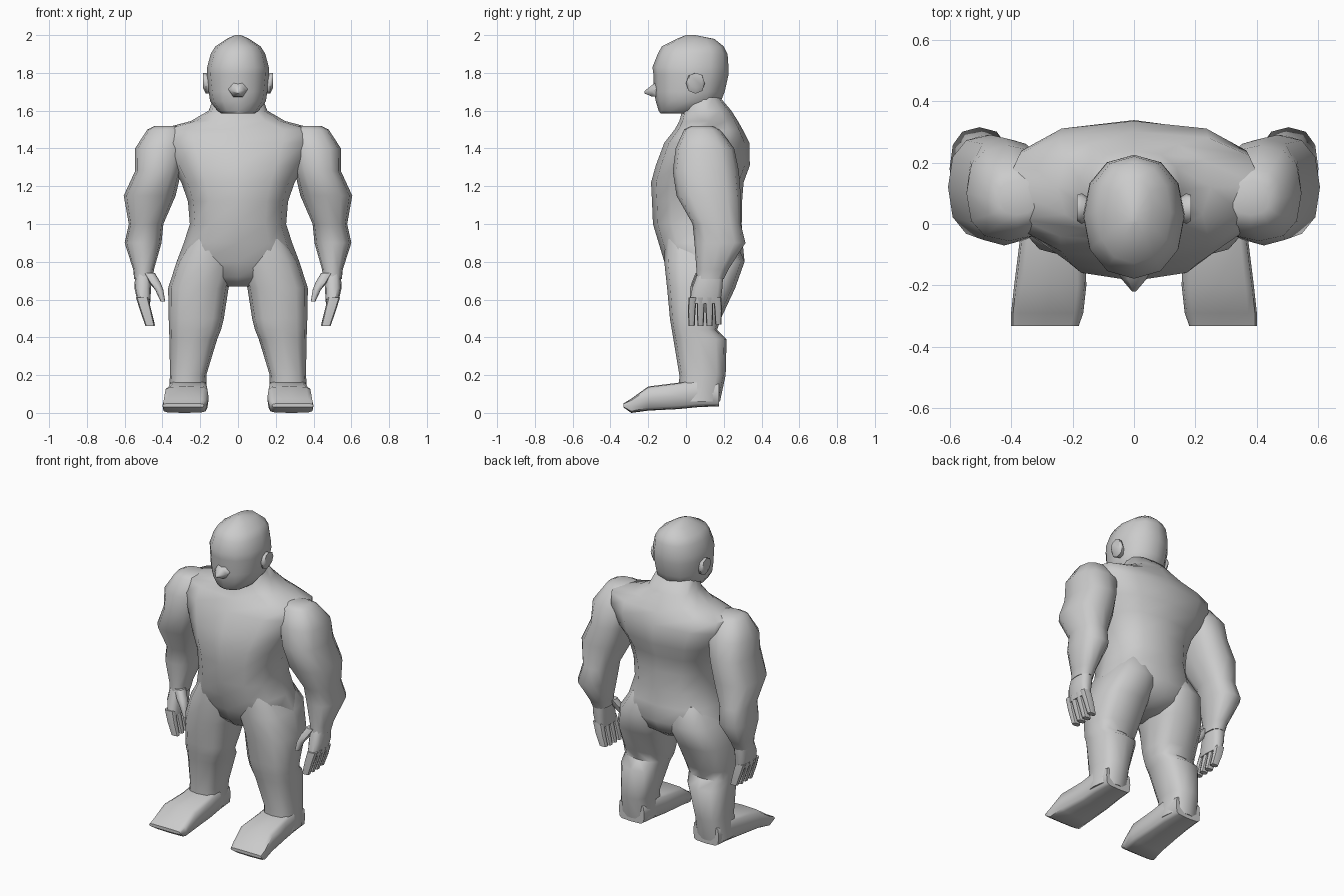
import bpy, bmesh, math


def finish(name, bm, mirror=False, angle=55):
    bmesh.ops.recalc_face_normals(bm, faces=bm.faces)
    mesh = bpy.data.meshes.new(name)
    bm.to_mesh(mesh)
    bm.free()
    for p in mesh.polygons:
        p.use_smooth = True
    mesh.set_sharp_from_angle(angle=math.radians(angle))
    ob = bpy.data.objects.new(name, mesh)
    bpy.context.collection.objects.link(ob)
    if mirror:
        ob.modifiers.new("Mirror", 'MIRROR')
    return ob


def loft(name, rings, axis='z', sides=12, power=2.5, mirror=False, angle=55):
    """Each ring: position on axis, then min/max of the two other coordinates."""
    bm = bmesh.new()
    loops = []
    for t, a0, a1, b0, b1 in rings:
        loop = []
        for i in range(sides):
            w = 2 * math.pi * i / sides
            c, s = round(math.cos(w), 6), round(math.sin(w), 6)
            a = (a0 + a1) / 2 + (a1 - a0) / 2 * math.copysign(abs(c) ** (2 / power), c)
            b = (b0 + b1) / 2 + (b1 - b0) / 2 * math.copysign(abs(s) ** (2 / power), s)
            co = {'z': (a, b, t), 'y': (a, t, b), 'x': (t, a, b)}[axis]
            loop.append(bm.verts.new(co))
        loops.append(loop)
    for lo, hi in zip(loops, loops[1:]):
        for i in range(sides):
            j = (i + 1) % sides
            bm.faces.new((lo[i], lo[j], hi[j], hi[i]))
    bm.faces.new(loops[0][::-1])
    bm.faces.new(loops[-1])
    return finish(name, bm, mirror, angle)


# Torso and neck: height, half width, front, back
torso = [(.67, .07, -.03, .2), (.72, .2, -.08, .27), (.8, .325, -.115, .31),
         (.9, .287, -.145, .30), (1.0, .255, -.175, .295), (1.12, .265, -.18, .297),
         (1.22, .30, -.185, .305), (1.31, .35, -.16, .338), (1.43, .41, -.115, .335),
         (1.5, .42, -.06, .30), (1.545, .25, -.035, .275), (1.6, .155, -.02, .24),
         (1.67, .13, .0, .18)]
loft("torso", [(z, -w, w, f, b) for z, w, f, b in torso])

# Head
head = [(1.585, .085, -.135, .06), (1.6, .11, -.145, .12), (1.65, .148, -.16, .185),
        (1.7, .155, -.17, .205), (1.79, .165, -.172, .225), (1.83, .163, -.178, .225),
        (1.9, .145, -.15, .22), (1.94, .12, -.128, .2), (1.98, .06, -.05, .15),
        (2.0, .015, .0, .05)]
loft("head", [(z, -w, w, f, b) for z, w, f, b in head], power=2.2)

# Nose
loft("nose", [(-.14, -.06, .06, 1.665, 1.77), (-.18, -.04, .04, 1.67, 1.74),
              (-.22, -.006, .006, 1.69, 1.705)], 'y', 6, 2)

# Ears
loft("ear", [(.14, .02, .08, 1.69, 1.78), (.17, .0, .1, 1.69, 1.8),
             (.185, .01, .095, 1.72, 1.8)], 'x', 8, 2.2, True)

# Arms from shoulder to wrist
loft("arm", [(1.52, .32, .44, .03, .14), (1.5, .28, .48, -.01, .18),
             (1.4, .27, .545, -.055, .255), (1.28, .30, .545, -.07, .28),
             (1.15, .33, .605, -.05, .29), (1.0, .395, .578, .035, .29),
             (.9, .405, .6, .045, .315), (.76, .445, .555, .055, .225),
             (.71, .45, .55, .055, .2)], mirror=True)

# Palm, fingers and thumb
loft("palm", [(.74, .455, .545, .06, .2), (.66, .46, .548, .03, .195),
              (.58, .465, .53, .015, .185)], sides=10, power=3, mirror=True)
for i in range(4):
    y = .036 + .043 * i
    dy = -.006 + .004 * i
    loft("finger", [(.61, .475, .54, y - .022, y + .022),
                    (.54, .458, .518, y - .02 + dy, y + .02 + dy),
                    (.46 + .008 * (i == 3), .44, .49, y - .016 + dy, y + .016 + dy)],
         sides=8, power=3, mirror=True)
loft("thumb", [(.74, .44, .5, .05, .115), (.69, .41, .47, .03, .09),
               (.65, .395, .438, .02, .07), (.59, .385, .41, .02, .055)],
     sides=8, mirror=True)

# Legs
loft("leg", [(.92, .03, .25, -.11, .26), (.8, .01, .325, -.115, .31),
             (.66, .05, .37, -.10, .26), (.5, .075, .367, -.085, .185),
             (.44, .09, .365, -.075, .165), (.39, .11, .363, -.067, .215),
             (.2, .168, .36, -.035, .21), (.06, .165, .37, -.04, .18)],
     power=2.8, mirror=True)

# Feet
loft("foot", [(.175, .175, .355, .035, .16), (.06, .165, .365, .03, .18),
              (-.04, .16, .37, .02, .16), (-.2, .155, .39, .012, .14),
              (-.29, .165, .4, .0, .075), (-.332, .18, .4, .03, .05)],
     'y', power=5, mirror=True)
